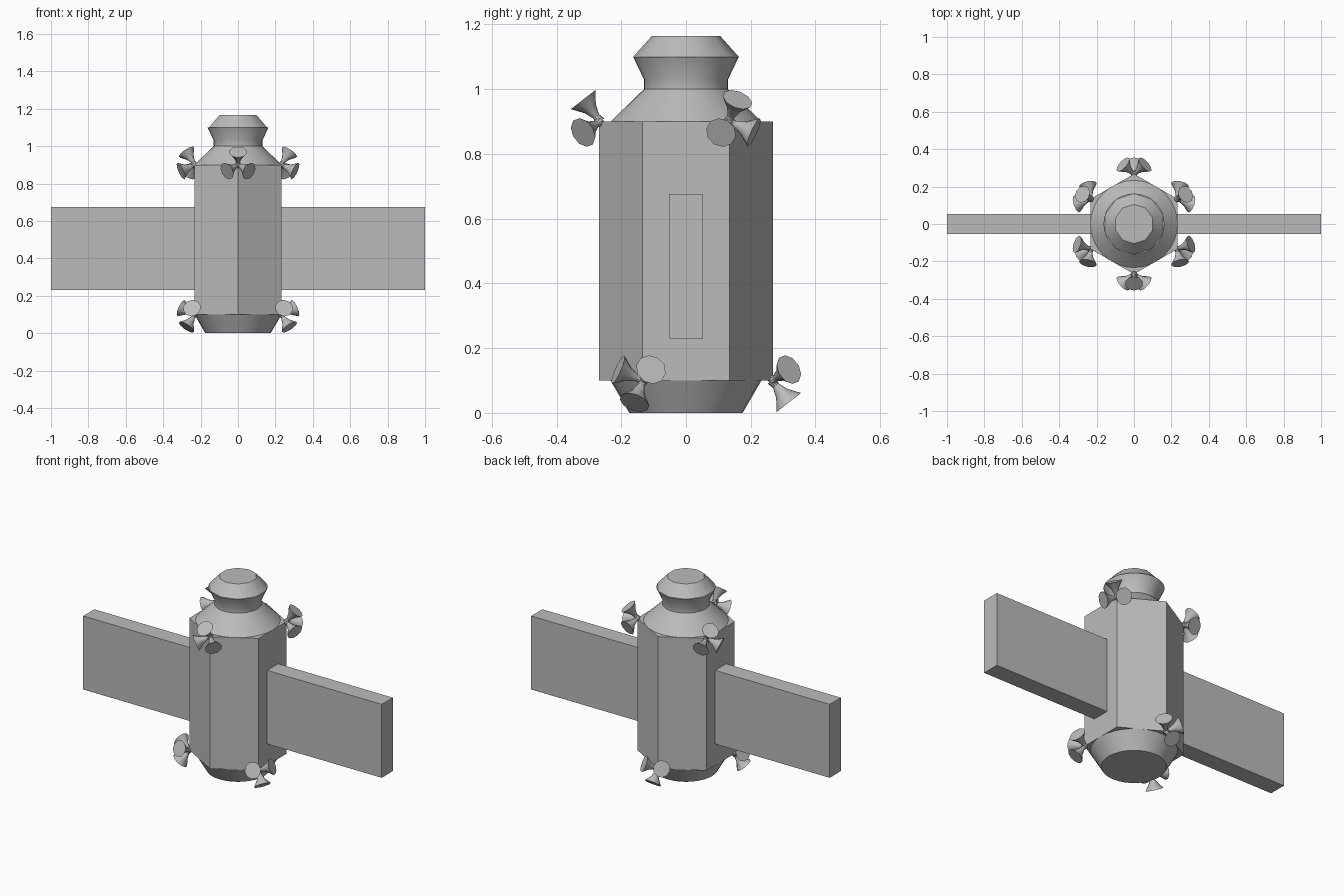
import bpy
import math
from mathutils import Matrix, Vector

cube = bpy.data.objects.get("Cube")
if cube:
    bpy.data.objects.remove(cube)

grey = bpy.data.materials.new("hull grey")
grey.use_nodes = True
colour = (0.5, 0.5, 0.5, 1)
grey.diffuse_color = colour
grey.node_tree.nodes["Principled BSDF"].inputs["Base Color"].default_value = colour


def lathe(name, profile, sides, turn=0.0, smooth=True):
    """Closed solid of revolution about z from (radius, height) pairs."""
    verts = [(r * math.cos(turn + math.tau * i / sides),
              r * math.sin(turn + math.tau * i / sides), z)
             for r, z in profile for i in range(sides)]
    faces = [tuple(reversed(range(sides))),
             tuple(range(len(verts) - sides, len(verts)))]
    for k in range(len(profile) - 1):
        for i in range(sides):
            a, b = k * sides + i, k * sides + (i + 1) % sides
            faces.append((a, b, b + sides, a + sides))
    mesh = bpy.data.meshes.new(name)
    mesh.from_pydata(verts, [], faces)
    mesh.materials.append(grey)
    obj = bpy.data.objects.new(name, mesh)
    bpy.context.collection.objects.link(obj)
    if smooth:
        bpy.ops.object.select_all(action="DESELECT")
        obj.select_set(True)
        bpy.context.view_layer.objects.active = obj
        bpy.ops.object.shade_smooth_by_angle(angle=math.radians(30))
    return obj


# Hexagonal hull with a corner to the front and flat sides left and right
lathe("hull", [(0.268, 0.10), (0.268, 0.90)], 6, math.pi / 2, False)

# Tapered base and stepped docking nose
lathe("base_taper", [(0.175, 0.0), (0.233, 0.10)], 32)
lathe("nose", [(0.233, 0.90), (0.13, 1.0), (0.13, 1.03), (0.163, 1.10)], 32)
lathe("nose_cap", [(0.163, 1.10), (0.105, 1.165)], 10, math.pi / 2)

# Solar panels
for side, name in ((1, "left_panel"), (-1, "right_panel")):
    bpy.ops.mesh.primitive_cube_add(size=1, location=(side * 0.61, 0, 0.453))
    panel = bpy.context.object
    panel.name = name
    panel.scale = (0.78, 0.106, 0.445)
    bpy.ops.object.transform_apply(location=False, rotation=False, scale=True)
    panel.data.materials.append(grey)

# Clusters of three flared thrusters on alternate corners, top and bottom
BELL = [(0.016, 0.0), (0.011, 0.02), (0.022, 0.05), (0.048, 0.086)]
for level, height, up, start in (("top", 0.90, 1, -90), ("bottom", 0.10, -1, 90)):
    for corner in range(3):
        heading = Matrix.Rotation(math.radians(start + 120 * corner), 4, "Z")
        for n in range(3):
            # Tilt away from the outward axis, then spread around it
            tilt = Matrix.Rotation(math.radians(38 if up > 0 else 142), 4, "Y")
            spread = Matrix.Rotation(math.radians(120 * n), 4, "X")
            bell = lathe(f"{level}_thruster_{corner}_{n}", BELL, 10)
            place = Matrix.Translation(Vector((0.265, 0, height)))
            bell.matrix_world = heading @ place @ spread @ tilt
